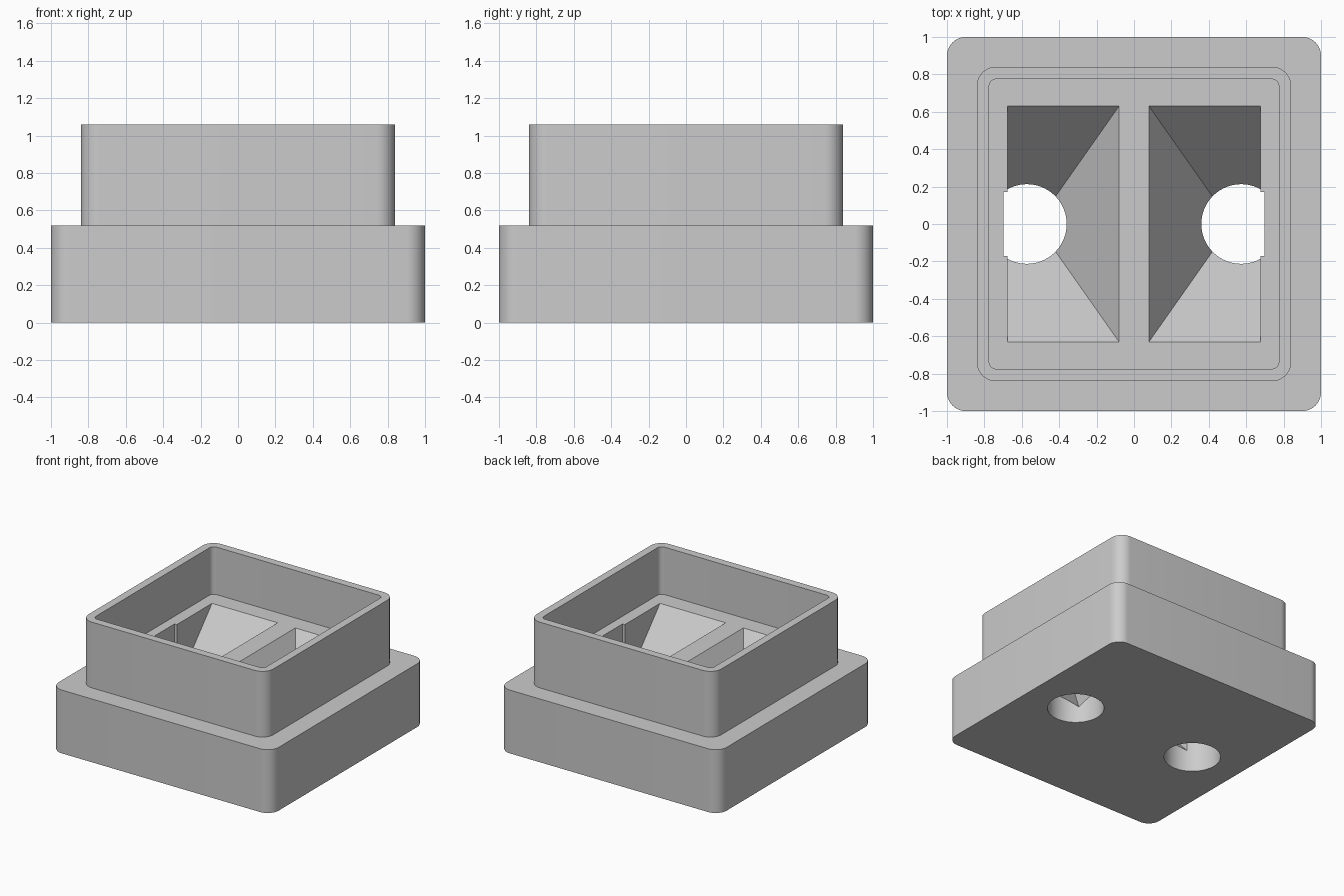
import bpy
import bmesh

cube = bpy.data.objects.get("Cube")
if cube:
    bpy.data.objects.remove(cube, do_unlink=True)

grey = bpy.data.materials.new("light_grey")
grey.use_nodes = True
colour = (0.6, 0.6, 0.6, 1)
grey.diffuse_color = colour
grey.node_tree.nodes["Principled BSDF"].inputs["Base Color"].default_value = colour


def finish(bm, name):
    bmesh.ops.recalc_face_normals(bm, faces=bm.faces)
    mesh = bpy.data.meshes.new(name)
    bm.to_mesh(mesh)
    bm.free()
    mesh.materials.append(grey)
    obj = bpy.data.objects.new(name, mesh)
    bpy.context.collection.objects.link(obj)
    return obj


def block(name, x0, x1, half_y, z0, z1, radius=0):
    """Box with optionally rounded upright edges."""
    bm = bmesh.new()
    bmesh.ops.create_cube(bm, size=1)
    for v in bm.verts:
        v.co.x = x1 if v.co.x > 0 else x0
        v.co.y = half_y if v.co.y > 0 else -half_y
        v.co.z = z1 if v.co.z > 0 else z0
    if radius:
        upright = [e for e in bm.edges
                   if abs(e.verts[0].co.z - e.verts[1].co.z) > 0.01]
        bmesh.ops.bevel(bm, geom=upright, offset=radius, segments=10,
                        profile=0.5, affect='EDGES')
    return finish(bm, name)


def hull(name, points):
    bm = bmesh.new()
    for p in points:
        bm.verts.new(p)
    bmesh.ops.convex_hull(bm, input=bm.verts)
    bmesh.ops.dissolve_limit(bm, angle_limit=0.01, verts=bm.verts, edges=bm.edges)
    return finish(bm, name)


def combine(target, tool, operation):
    mod = target.modifiers.new(operation.lower(), 'BOOLEAN')
    mod.operation = operation
    mod.solver = 'EXACT'
    mod.object = tool
    bpy.context.view_layer.objects.active = target
    bpy.ops.object.modifier_apply(modifier=mod.name)
    bpy.data.objects.remove(tool, do_unlink=True)


FLOOR = 0.67

# Wide base with a narrower walled tray on top
body = block("stepped_housing", -1, 1, 1, 0, 0.52, 0.1)
combine(body, block("tray", -0.84, 0.84, 0.84, 0.3, 1.06, 0.1), 'UNION')
combine(body, block("tray_cavity", -0.775, 0.775, 0.775, FLOOR, 1.3, 0.04), 'DIFFERENCE')

for side in (-1, 1):
    # Funnel pocket: upright outer wall, three sloping walls
    inner, outer, half = 0.08 * side, 0.677 * side, 0.63
    points = [(x, y, z) for x in (inner, outer) for y in (-half, half)
              for z in (FLOOR, 0.8)]
    points += [(0.523 * side, 0, -0.03), (outer, 0, -0.03)]
    combine(body, hull("funnel", points), 'DIFFERENCE')

    # Round drain hole through the bottom
    bm = bmesh.new()
    bmesh.ops.create_cone(bm, cap_ends=True, segments=64, radius1=0.213,
                          radius2=0.213, depth=0.4)
    bmesh.ops.translate(bm, verts=bm.verts, vec=(0.573 * side, 0, 0.1))
    combine(body, finish(bm, "drain_hole"), 'DIFFERENCE')

    # Shallow notch in the outer wall above the hole
    x0, x1 = sorted((0.6 * side, 0.698 * side))
    combine(body, block("notch", x0, x1, 0.172, 0.25, 0.8), 'DIFFERENCE')

bpy.ops.object.select_all(action='DESELECT')
body.select_set(True)
bpy.context.view_layer.objects.active = body
bpy.ops.object.shade_smooth_by_angle(angle=0.5)
